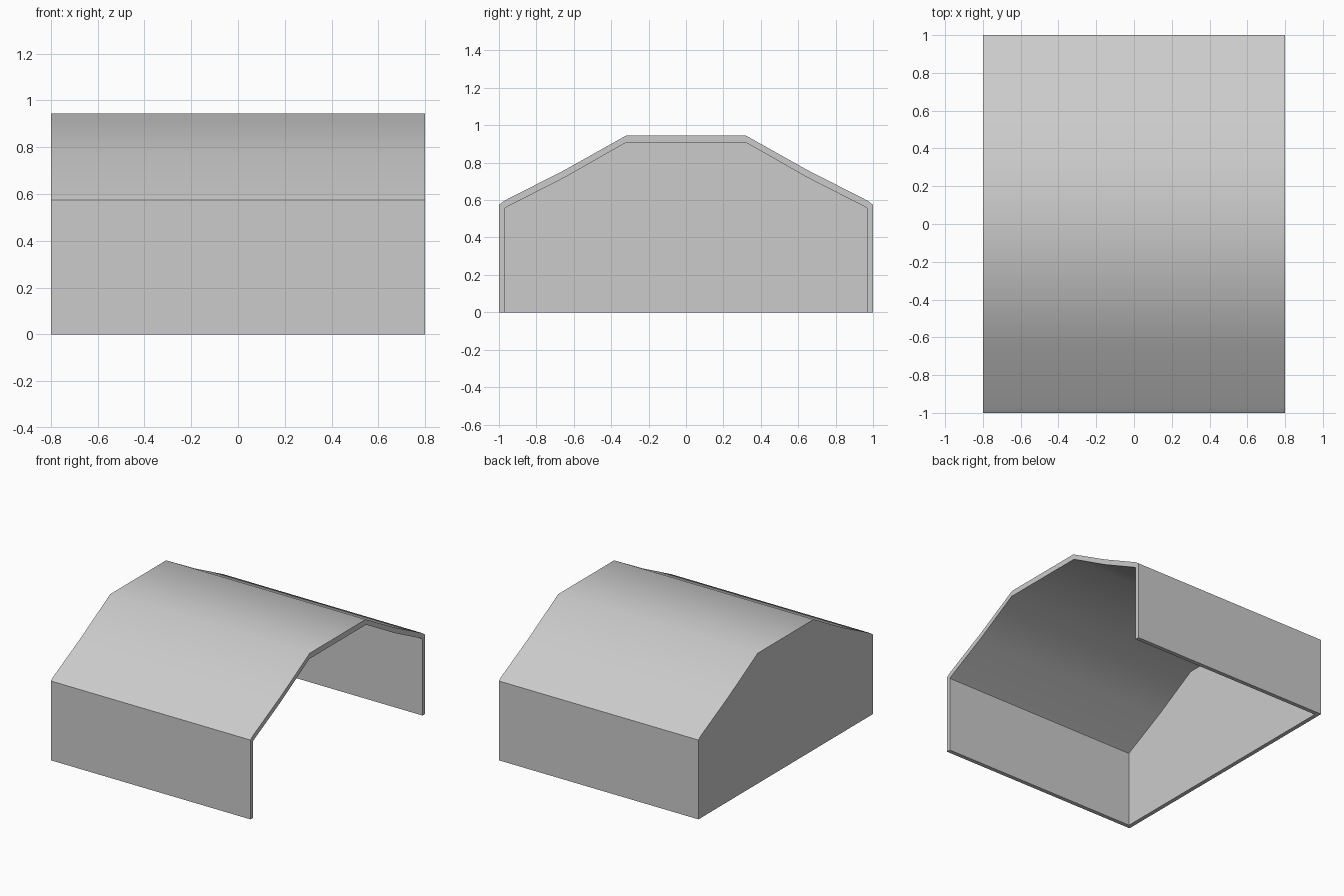
import bpy, bmesh, math

if "Cube" in bpy.data.objects:
    bpy.data.objects.remove(bpy.data.objects["Cube"])

# Half profiles (y, z) of the shell, from base to roof ridge
OUTER = [(1.0, 0), (1.0, 0.575), (0.97, 0.597), (0.65, 0.76), (0.32, 0.945)]
INNER = [(0.97, 0), (0.97, 0.555), (0.96, 0.562), (0.65, 0.72), (0.325, 0.905)]
HALF_LENGTH, WALL = 0.8, 0.03

bm = bmesh.new()


def ring(half, x):
    """Mirrored profile placed at x."""
    pts = [(-y, z) for y, z in half] + half[::-1]
    return [bm.verts.new((x, y, z)) for y, z in pts]


# Outside skin, open-end rim and inside skin
rings = [ring(OUTER, -HALF_LENGTH), ring(OUTER, HALF_LENGTH),
         ring(INNER, HALF_LENGTH), ring(INNER, -HALF_LENGTH + WALL)]
for a, b in zip(rings, rings[1:]):
    for i in range(len(a) - 1):
        bm.faces.new((a[i], a[i + 1], b[i + 1], b[i]))

# Closed end wall, outside and inside
bm.faces.new(rings[0])
bm.faces.new(rings[3])

# Bottom edges of the two side walls and the end wall
bm.faces.new([r[0] for r in rings])
bm.faces.new([r[-1] for r in rings])
bm.faces.new((rings[0][0], rings[3][0], rings[3][-1], rings[0][-1]))
bmesh.ops.recalc_face_normals(bm, faces=bm.faces)

mesh = bpy.data.meshes.new("shelter_shell")
bm.to_mesh(mesh)
bm.free()
shell = bpy.data.objects.new("shelter_shell", mesh)
bpy.context.collection.objects.link(shell)

# Smooth roof, sharp walls
bpy.context.view_layer.objects.active = shell
shell.select_set(True)
bpy.ops.object.shade_smooth_by_angle(angle=math.radians(32))
